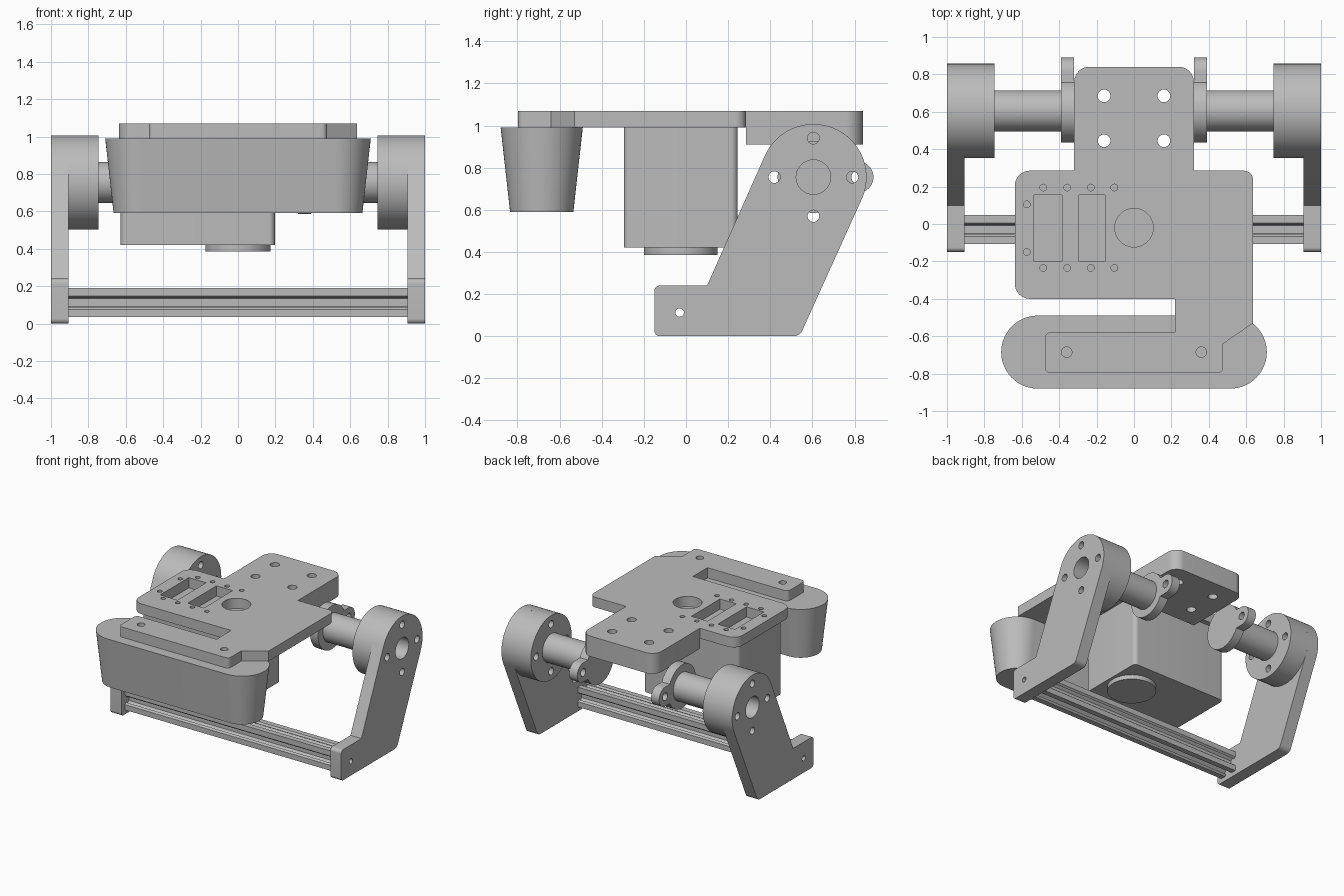
import bpy, bmesh, math
from mathutils import Matrix, Vector

cube = bpy.data.objects.get("Cube")
if cube:
    bpy.data.objects.remove(cube, do_unlink=True)

metal = bpy.data.materials.new("plain grey")
metal.use_nodes = True
GREY = (0.5, 0.5, 0.5, 1)
metal.diffuse_color = GREY
metal.node_tree.nodes["Principled BSDF"].inputs["Base Color"].default_value = GREY

UP = Matrix.Identity(4)
# Sideways: profile (a, b) lies in (y, z) and is extruded along x
SIDE = Matrix(((0, 0, 1, 0), (1, 0, 0, 0), (0, 1, 0, 0), (0, 0, 0, 1)))


def arc(cx, cy, r, start=0, end=360, n=40):
    """Points on an arc; a full circle leaves out the repeated end point."""
    count = n if end - start == 360 else n + 1
    angles = [math.radians(start + (end - start) * i / n) for i in range(count)]
    return [(cx + r * math.cos(a), cy + r * math.sin(a)) for a in angles]


def rounded(corners, n=8):
    """Closed outline from (x, y, radius) corners."""
    out = []
    for i, (x, y, r) in enumerate(corners):
        p = Vector((x, y))
        if r == 0:
            out.append((x, y))
            continue
        u = (Vector(corners[i - 1][:2]) - p).normalized()
        v = (Vector(corners[(i + 1) % len(corners)][:2]) - p).normalized()
        half = u.angle(v) / 2
        c = p + (u + v).normalized() * r / math.sin(half)
        a, b = p + u * r / math.tan(half) - c, p + v * r / math.tan(half) - c
        out += [tuple(c + a.lerp(b, k / n).normalized() * r) for k in range(n + 1)]
    return out


def rect(x0, x1, y0, y1, r=0):
    return rounded([(x0, y0, r), (x1, y0, r), (x1, y1, r), (x0, y1, r)])


def prism(name, outline, lo, hi, holes=(), frame=UP, reshape=None):
    """Extrude an outline with holes from lo to hi along the frame's third axis."""
    curve = bpy.data.curves.new(name, 'CURVE')
    curve.dimensions, curve.fill_mode = '2D', 'BOTH'
    curve.extrude = (hi - lo) / 2
    for loop in [outline, *holes]:
        spline = curve.splines.new('POLY')
        spline.points.add(len(loop) - 1)
        for point, (x, y) in zip(spline.points, loop):
            point.co = (x, y, 0, 1)
        spline.use_cyclic_u = True
    temp = bpy.data.objects.new(name, curve)
    bpy.context.collection.objects.link(temp)
    mesh = bpy.data.meshes.new_from_object(
        temp.evaluated_get(bpy.context.evaluated_depsgraph_get()))
    bpy.data.objects.remove(temp)
    bpy.data.curves.remove(curve)
    bm = bmesh.new()
    bm.from_mesh(mesh)
    bmesh.ops.remove_doubles(bm, verts=bm.verts, dist=1e-5)
    bm.transform(frame @ Matrix.Translation((0, 0, (lo + hi) / 2)))
    if reshape:
        for v in bm.verts:
            reshape(v)
    bmesh.ops.recalc_face_normals(bm, faces=bm.faces)
    bm.to_mesh(mesh)
    bm.free()
    mesh.name = name
    mesh.materials.clear()
    mesh.materials.append(metal)
    mesh.shade_smooth()
    mesh.set_sharp_from_angle(angle=math.radians(30))
    obj = bpy.data.objects.new(name, mesh)
    bpy.context.collection.objects.link(obj)
    return obj


# Top plate with mounting holes, connector slots and centre bore
plate = rounded([
    (-0.32, 0.84, 0.08), (-0.32, 0.285, 0), (-0.637, 0.285, 0.08),
    (-0.637, -0.4, 0.08), (0.22, -0.4, 0), (0.22, -0.58, 0),
    (-0.477, -0.58, 0.03), (-0.477, -0.797, 0.03), (0.477, -0.797, 0.03),
    (0.477, -0.64, 0), (0.637, -0.53, 0), (0.637, 0.285, 0.05),
    (0.32, 0.285, 0), (0.32, 0.84, 0.08)])
block_holes = [arc(x, y, 0.034, n=24) for x in (-0.16, 0.16) for y in (0.445, 0.685)]
plate_holes = block_holes + [
    arc(0, -0.02, 0.103), rect(-0.535, -0.385, -0.2, 0.155), rect(-0.295, -0.155, -0.2, 0.155)]
plate_holes += [arc(x, y, 0.018, n=16)
                for x in (-0.485, -0.357, -0.231, -0.105) for y in (0.195, -0.235)]
plate_holes += [arc(-0.573, y, 0.018, n=16) for y in (0.105, -0.15)]
plate_holes += [arc(x, -0.685, 0.028, n=24) for x in (-0.36, 0.36)]
prism("top_plate", plate, 0.99, 1.07, plate_holes)

# Thick rear block under the plate
prism("rear_block", rounded([(-0.32, 0.285, 0), (0.32, 0.285, 0),
                             (0.32, 0.84, 0.08), (-0.32, 0.84, 0.08)]),
      0.91, 0.99, block_holes)

# Housing and its round foot
prism("housing", rect(-0.627, 0.197, -0.295, 0.245, 0.03), 0.42, 0.99)
prism("housing_foot", arc(0, -0.025, 0.175, n=48), 0.385, 0.42)


# Tapered front pad
def taper(v):
    if v.co.z < 0.8:
        core = Vector((max(-0.515, min(0.515, v.co.x)), -0.685, v.co.z))
        v.co = core + (v.co - core) * 0.77


stadium = arc(0.515, -0.685, 0.195, -90, 90) + arc(-0.515, -0.685, 0.195, 90, 270)
prism("front_pad", stadium, 0.59, 0.99, reshape=taper)

# Slotted cross bar
BAR_Y, BAR_Z, UNIT = -0.03, 0.112, 0.00775
slot = [(-10, 10), (-4.6, 10), (-3.1, 8.2), (-5.5, 8.2), (-5.5, 6.6), (-2.8, 3.9)]
slot += [(-x, y) for x, y in reversed(slot[1:])]
section = []
for _ in range(4):
    section += [(BAR_Y + x * UNIT, BAR_Z + y * UNIT) for x, y in slot]
    slot = [(y, -x) for x, y in slot]
bar_hole = arc(BAR_Y, BAR_Z, 0.02, n=20)
prism("cross_bar", section, -0.905, 0.905, [bar_hole], SIDE)

# Side arms, hubs, shafts and eared flanges
CY, CZ = 0.605, 0.755
head = arc(CY, CZ, 0.252, -24.2, 155.8)
arm = rounded([(-0.15, 0, 0.025), (0.54, 0, 0.045)] + [(y, z, 0) for y, z in head]
              + [(0.1, 0.24, 0), (-0.15, 0.24, 0.025)])
hub_holes = [arc(CY, CZ, 0.082)]
hub_holes += [arc(y, z, 0.028, n=24) for y, z in arc(CY, CZ, 0.185, n=4)]
ear_y = CY + 0.21
flange = arc(CY, CZ, 0.17, 26.2, 333.8) + arc(ear_y, CZ, 0.075, -90, 90, 20)

for side, sign in (("left", 1), ("right", -1)):
    for part, outline, a, b, holes in (
            ("arm", arm, 0.905, 1.0, hub_holes + [bar_hole]),
            ("hub", arc(CY, CZ, 0.252, n=64), 0.745, 0.905, hub_holes),
            ("shaft", arc(CY, CZ, 0.11), 0.39, 0.745, []),
            ("flange", flange, 0.32, 0.39, [arc(ear_y, CZ, 0.03, n=24)])):
        lo, hi = sorted((a * sign, b * sign))
        prism(f"{side}_{part}", outline, lo, hi, holes, SIDE)
